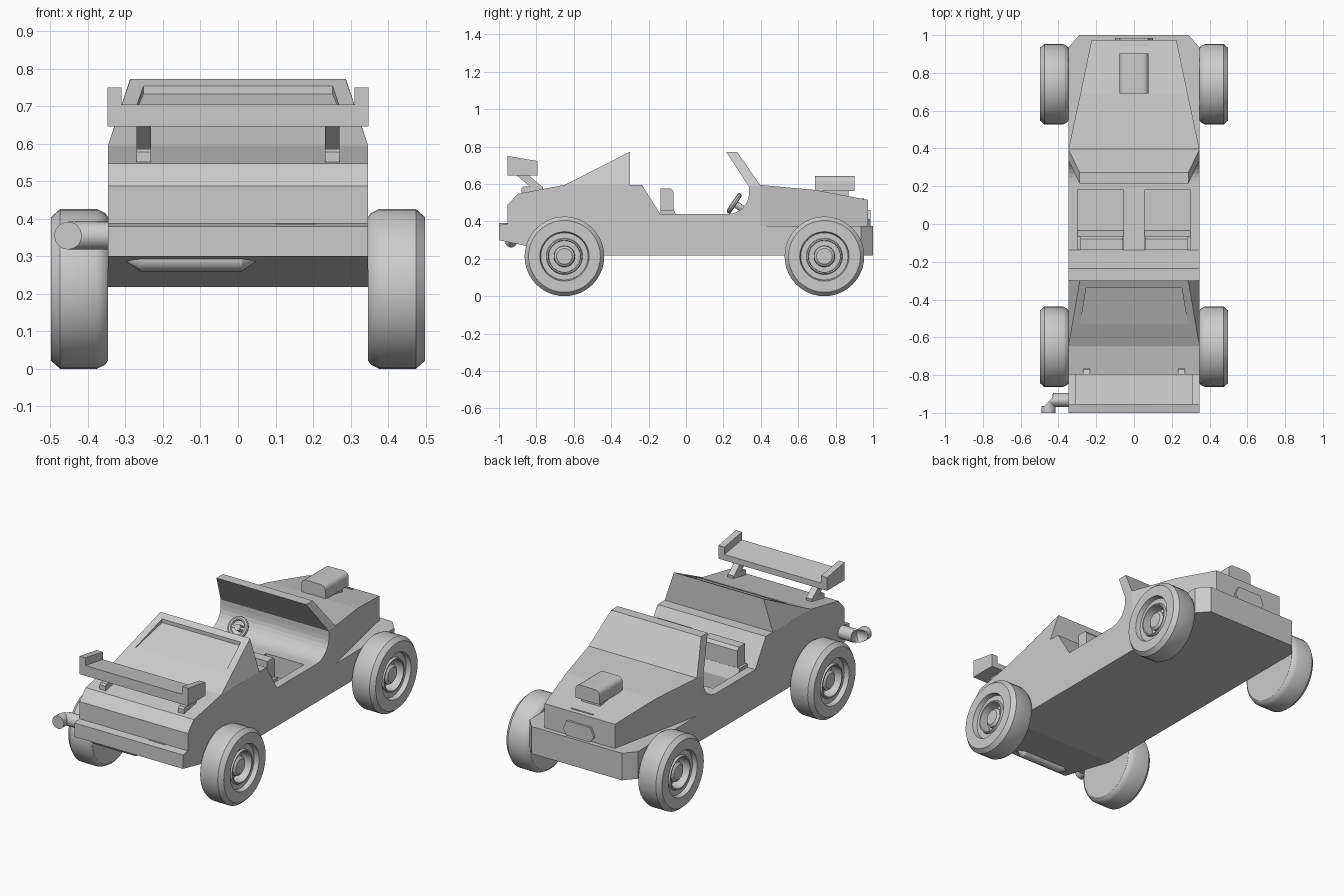
import bpy, bmesh
from math import pi, cos, sin, radians
from mathutils import Matrix, Vector

if "Cube" in bpy.data.objects:
    bpy.data.objects.remove(bpy.data.objects["Cube"])

W = 0.347  # body half width


def add(name, bm, smooth=False):
    bmesh.ops.recalc_face_normals(bm, faces=bm.faces)
    me = bpy.data.meshes.new(name)
    bm.to_mesh(me)
    bm.free()
    ob = bpy.data.objects.new(name, me)
    bpy.context.collection.objects.link(ob)
    if smooth:
        activate(ob)
        bpy.ops.object.shade_smooth_by_angle(angle=radians(30))
    return ob


def activate(ob):
    bpy.ops.object.select_all(action='DESELECT')
    ob.select_set(True)
    bpy.context.view_layer.objects.active = ob


def loft(name, *rings, smooth=False):
    """Skin closed rings of points and cap both ends."""
    bm = bmesh.new()
    vs = [[bm.verts.new(p) for p in r] for r in rings]
    n = len(rings[0])
    for a, b in zip(vs, vs[1:]):
        for i in range(n):
            j = (i + 1) % n
            bm.faces.new((a[i], a[j], b[j], b[i]))
    bm.faces.new(vs[0])
    bm.faces.new(vs[-1])
    return add(name, bm, smooth)


def side_profile(name, pts, x0, x1):
    return loft(name, [(x0, y, z) for y, z in pts], [(x1, y, z) for y, z in pts])


def box(name, x0, x1, y0, y1, z0, z1):
    return side_profile(name, [(y0, z0), (y1, z0), (y1, z1), (y0, z1)], x0, x1)


def cut(ob, cutter):
    cutter.hide_render = True
    m = ob.modifiers.new("cut", 'BOOLEAN')
    m.object, m.operation, m.solver = cutter, 'DIFFERENCE', 'EXACT'
    activate(ob)
    bpy.ops.object.modifier_apply(modifier=m.name)
    bpy.data.objects.remove(cutter)


def lathe(name, prof, seg, matrix, smooth=True, closed=False):
    """Spin (radius, height) points around local z."""
    bm = bmesh.new()
    vs = [bm.verts.new((r, 0, h)) for r, h in prof]
    pairs = list(zip(vs, vs[1:])) + ([(vs[-1], vs[0])] if closed else [])
    es = [bm.edges.new(p) for p in pairs]
    bmesh.ops.spin(bm, geom=vs + es, cent=(0, 0, 0), axis=(0, 0, 1),
                   angle=2 * pi, steps=seg, use_merge=True)
    bmesh.ops.remove_doubles(bm, verts=bm.verts, dist=1e-5)
    bm.transform(matrix)
    return add(name, bm, smooth)


# Main tub: side profile with the scooped cabin cut-out
arc = [(0.225 + 0.112 * sin(a), 0.552 - 0.112 * cos(a))
       for a in [i * pi / 16 for i in range(9)]]
tub = side_profile("body_tub", [
    (-1, 0.30), (-1, 0.38), (-0.955, 0.387), (-0.955, 0.487), (-0.90, 0.547),
    (-0.65, 0.595), (-0.235, 0.595), (-0.138, 0.44)] + arc + [
    (0.337, 0.586), (0.396, 0.595), (0.396, 0.375), (0.935, 0.375),
    (0.935, 0.218), (-0.62, 0.218)], -W, W)
for s in (-1, 1):
    a, b = sorted((s * 0.055, s * 0.298))
    cut(tub, box("footwell_cutter", a, b, -0.13, 0.18, 0.32, 0.6))

# Front bumper with chamfered corners
plan = [(-W, 0.935), (W, 0.935), (0.29, 1.0), (-0.29, 1.0)]
loft("front_bumper", [(x, y, 0.218) for x, y in plan], [(x, y, 0.375) for x, y in plan])

# Tapered hood
loft("hood", *[[(-x, y, 0.37), (x, y, 0.37), (x, y, z), (-x, y, z)]
               for x, y, z in ((W, 0.395, 0.595), (0.284, 0.69, 0.568), (0.225, 0.973, 0.515))])
box("hood_slot", -0.07, 0.07, 0.945, 0.953, 0.51, 0.524)
hexa = [(-0.10, 0.41), (-0.075, 0.376), (0.075, 0.376), (0.10, 0.41), (0.075, 0.46), (-0.075, 0.46)]
loft("grille", [(x, 0.96, z) for x, z in hexa], [(x, 0.986, z) for x, z in hexa])

# Hood scoop with rounded top edges
half = [(0.077, 0.562)] + [(0.047 + 0.03 * cos(a), 0.612 + 0.03 * sin(a))
                           for a in [i * pi / 8 for i in range(5)]]
sec = half + [(-x, z) for x, z in reversed(half)]
loft("hood_scoop", [(x, 0.69, z) for x, z in sec], [(x, 0.902, z) for x, z in sec], smooth=True)
box("scoop_base", -0.06, 0.06, 0.70, 0.87, 0.52, 0.57)

# Windshield slab, narrowing upward
loft("windshield",
     [(-W, 0.337, 0.585), (W, 0.337, 0.585), (W, 0.396, 0.595), (-W, 0.396, 0.595)],
     [(-0.288, 0.214, 0.772), (0.288, 0.214, 0.772), (0.288, 0.273, 0.772), (-0.288, 0.273, 0.772)])

# Rear canopy wedge with a shallow window recess
bm = bmesh.new()
for x, y, z in ((W, -0.65, 0.594), (W, -0.30, 0.594), (0.287, -0.30, 0.772)):
    bm.verts.new((x, y, z))
    bm.verts.new((-x, y, z))
bmesh.ops.convex_hull(bm, input=bm.verts)
bmesh.ops.dissolve_limit(bm, angle_limit=0.01, verts=bm.verts, edges=bm.edges)
canopy = add("rear_canopy", bm)
low = [(-0.285, -0.53, 0.652), (0.285, -0.53, 0.652), (0.252, -0.335, 0.733), (-0.252, -0.335, 0.733)]
cut(canopy, loft("window_cutter", low, [(x, y, z + 0.15) for x, y, z in low]))

# Seats
for s in (-1, 1):
    a, b = sorted((s * 0.058, s * 0.283))
    side_profile("seat_back", [(-0.137, 0.33), (-0.066, 0.33), (-0.066, 0.558), (-0.08, 0.575),
                               (-0.137, 0.575)], a, b)
    a, b = sorted((s * 0.055, s * 0.298))
    side_profile("seat_cushion", [(-0.137, 0.31), (-0.03, 0.31), (-0.035, 0.40), (-0.065, 0.46),
                                  (-0.137, 0.46)], a, b)

# Steering wheel and column
axis = Vector((0, 0.83, -0.55))
sm = Matrix.Translation((-0.18, 0.258, 0.497)) @ axis.to_track_quat('Z', 'Y').to_matrix().to_4x4()
ring = [(0.05 + 0.013 * cos(i * pi / 4), 0.013 * sin(i * pi / 4)) for i in range(8)]
lathe("steering_wheel", ring, 24, sm, closed=True)
lathe("steering_column", [(0, -0.008), (0.018, -0.008), (0.018, 0.09), (0, 0.09)], 12, sm)
sp = box("steering_spoke", -0.05, 0.05, -0.007, 0.007, -0.005, 0.005)
sp.matrix_world = sm

# Rear wing with end plates and slanted struts
side_profile("wing", [(-0.955, 0.646), (-0.795, 0.646), (-0.795, 0.68), (-0.955, 0.705)], -0.32, 0.32)
for s in (-1, 1):
    a, b = sorted((s * 0.31, s * 0.348))
    side_profile("wing_end_plate", [(-0.955, 0.646), (-0.795, 0.646), (-0.795, 0.723), (-0.955, 0.75)], a, b)
    a, b = sorted((s * 0.232, s * 0.27))
    side_profile("wing_strut", [(-0.91, 0.65), (-0.845, 0.65), (-0.765, 0.582), (-0.83, 0.582)], a, b)
    side_profile("wing_foot", [(-0.88, 0.578), (-0.87, 0.586), (-0.765, 0.586), (-0.765, 0.56),
                               (-0.88, 0.54)], a, b)

# Small rear trim and tail muffler under the bumper
box("rear_catch", 0.10, 0.208, -0.962, -0.945, 0.378, 0.388)
lathe("muffler", [(0, 0), (0.005, 0), (0.032, 0.04), (0.032, 0.31), (0.005, 0.35), (0, 0.35)], 16,
      Matrix.Translation((-0.30, -0.935, 0.292)) @ Matrix.Rotation(pi / 2, 4, 'Y'))

# Side exhaust elbow: two round stubs mitred at the corner
rings = []
for cx, cy, dx, dy in ((-0.33, -0.932, 0, 1), (-0.43, -0.932, 0, 1),
                       (-0.453, -0.942, 0.75, 0.75), (-0.453, -0.965, 1, 0), (-0.453, -1.0, 1, 0)):
    rings.append([(cx + dx * 0.037 * cos(t), cy + dy * 0.037 * cos(t), 0.355 + 0.037 * sin(t))
                  for t in [i * pi / 8 for i in range(16)]])
loft("exhaust_pipe", *rings, smooth=True)

# Wheels: tyre, recessed rim and hub turned from one profile
prof = [(0, 0), (0.13, 0), (0.19, 0), (0.202, 0.008), (0.213, 0.03), (0.213, 0.128), (0.192, 0.152),
        (0.132, 0.152), (0.126, 0.125), (0.097, 0.125), (0.093, 0.137), (0.086, 0.137), (0.084, 0.075),
        (0.057, 0.075), (0.055, 0.115), (0.042, 0.125), (0, 0.125)]
for y in (-0.65, 0.74):
    for s in (-1, 1):
        lathe("wheel", prof, 40, Matrix.Translation((s * 0.346, y, 0.213)) @
              Matrix.Rotation(s * pi / 2, 4, 'Y'))
